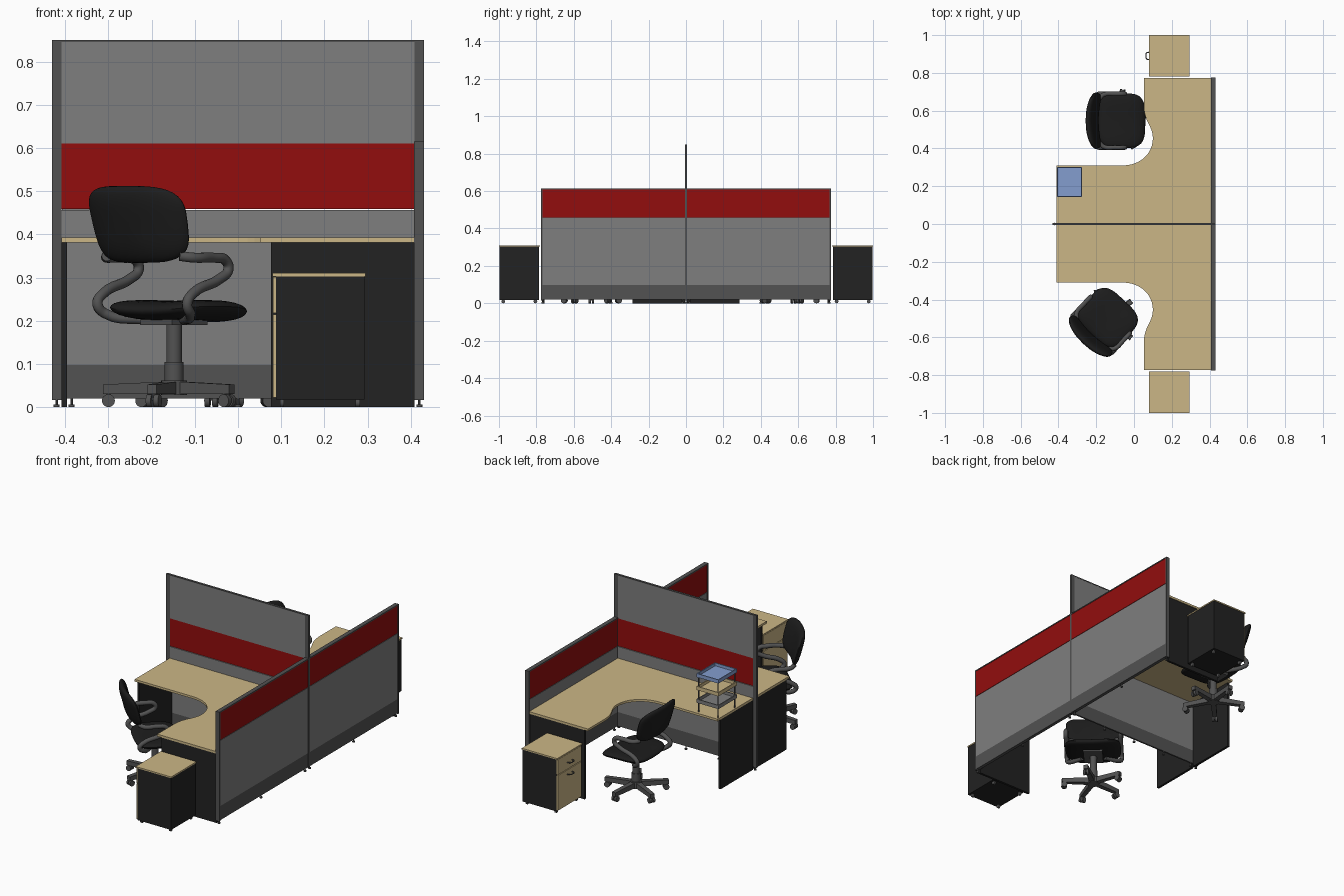
import bpy, bmesh, math
from mathutils import Matrix, Vector

if "Cube" in bpy.data.objects:
    bpy.data.objects.remove(bpy.data.objects["Cube"])


def material(name, r, g, b):
    m = bpy.data.materials.new(name)
    m.diffuse_color = (r, g, b, 1)
    m.use_nodes = True
    m.node_tree.nodes["Principled BSDF"].inputs["Base Color"].default_value = m.diffuse_color
    return m


GREY = material("panel grey", 0.21, 0.21, 0.21)
DARK = material("frame dark grey", 0.085, 0.085, 0.085)
RED = material("red fabric", 0.29, 0.004, 0.004)
TAN = material("tan wood", 0.60, 0.47, 0.24)
BLACK = material("black board", 0.016, 0.016, 0.016)
CUSHION = material("black cushion", 0.012, 0.012, 0.012)
BLUE = material("blue tray", 0.23, 0.34, 0.62)
IDENT = Matrix.Identity(4)


def finish(name, bm, mat, M=IDENT, smooth=False):
    bmesh.ops.recalc_face_normals(bm, faces=bm.faces[:])
    me = bpy.data.meshes.new(name)
    bm.to_mesh(me)
    bm.free()
    me.transform(M)
    me.materials.append(mat)
    ob = bpy.data.objects.new(name, me)
    bpy.context.collection.objects.link(ob)
    if smooth:
        select(ob)
        bpy.ops.object.shade_smooth_by_angle(angle=math.radians(40))
    return ob


def select(ob):
    bpy.ops.object.select_all(action='DESELECT')
    ob.select_set(True)
    bpy.context.view_layer.objects.active = ob


def box(name, x, y, z, mat, M=IDENT):
    bm = bmesh.new()
    bmesh.ops.create_cube(bm, size=1)
    for v in bm.verts:
        v.co = Vector([(r[0] + r[1]) / 2 + c * (r[1] - r[0]) for r, c in zip((x, y, z), v.co)])
    return finish(name, bm, mat, M)


def cylinder(name, loc, r, h, mat, M=IDENT, rot=IDENT, r2=None, n=20):
    bm = bmesh.new()
    bmesh.ops.create_cone(bm, cap_ends=True, segments=n, radius1=r,
                          radius2=r if r2 is None else r2, depth=h)
    return finish(name, bm, mat, M @ Matrix.Translation(loc) @ rot, True)


def prism(name, outline, z0, z1, mat):
    bm = bmesh.new()
    f = bm.faces.new([bm.verts.new((x, y, z0)) for x, y in outline])
    top = bmesh.ops.extrude_face_region(bm, geom=[f])
    for v in top["geom"]:
        if isinstance(v, bmesh.types.BMVert):
            v.co.z = z1
    return finish(name, bm, mat)


def tube(name, pts, r, mat, M=IDENT):
    cu = bpy.data.curves.new(name, 'CURVE')
    cu.dimensions = '3D'
    cu.bevel_depth, cu.bevel_resolution, cu.use_fill_caps = r, 3, True
    cu.resolution_u = 5
    sp = cu.splines.new('BEZIER')
    sp.bezier_points.add(len(pts) - 1)
    for bp, p in zip(sp.bezier_points, pts):
        bp.co = M @ Vector(p)
        bp.handle_left_type = bp.handle_right_type = 'AUTO'
    cu.materials.append(mat)
    ob = bpy.data.objects.new(name, cu)
    bpy.context.collection.objects.link(ob)
    select(ob)
    bpy.ops.object.convert(target='MESH')
    bpy.ops.object.shade_smooth_by_angle(angle=math.radians(50))


def cushion(name, a, b, c, warp, M):
    # Rounded slab: a sphere squared off in plan, then bent by warp
    bm = bmesh.new()
    bmesh.ops.create_uvsphere(bm, u_segments=40, v_segments=14, radius=1)
    sq = lambda t: math.copysign(abs(t) ** 0.55, t)
    for v in bm.verts:
        rho = min(1, math.hypot(v.co.x, v.co.y))
        ang = math.atan2(v.co.y, v.co.x)
        k = rho ** 0.55
        v.co = warp(a * k * sq(math.cos(ang)), b * k * sq(math.sin(ang)), c * v.co.z)
    return finish(name, bm, CUSHION, M, True)


def bezier(p0, p1, p2, p3, n=12):
    out = []
    for i in range(1, n + 1):
        t = i / n
        w = ((1 - t) ** 3, 3 * t * (1 - t) ** 2, 3 * t * t * (1 - t), t ** 3)
        out.append(tuple(sum(k * p[j] for k, p in zip(w, (p0, p1, p2, p3))) for j in (0, 1)))
    return out


# Tall divider between the two desks
bands = [("base", 0.02, 0.097, DARK), ("lower", 0.097, 0.456, GREY),
         ("red", 0.459, 0.61, RED), ("upper", 0.61, 0.846, GREY)]
for n, z0, z1, m in bands:
    box(f"divider_{n}", (-0.409, 0.409), (-0.0045, 0.0045), (z0, z1), m)
for x in (-0.431, 0.409):
    box("divider_post", (x, x + 0.022), (-0.006, 0.006), (0.016, 0.85), DARK)
box("divider_cap", (-0.431, 0.431), (-0.006, 0.006), (0.845, 0.85), DARK)

# Long low panel, one half per desk
for s in (1, -1):
    span = sorted((s * 0.005, s * 0.77))
    for n, z0, z1, m in bands[:3]:
        box(f"back_panel_{n}", (0.411, 0.429), span, (z0, z1), m)
    box("back_panel_seam", (0.413, 0.427), span, (0.455, 0.46), DARK)
    box("back_panel_end_post", (0.408, 0.431), sorted((s * 0.768, s * 0.776)), (0.016, 0.615), DARK)
box("back_panel_cap", (0.408, 0.431), (-0.776, 0.776), (0.609, 0.615), DARK)

# Levelling feet
feet = [(x, 0) for x in (-0.42, -0.385, -0.2, 0.0, 0.2)]
feet += [(0.42, y) for y in (-0.765, -0.4, -0.02, 0.02, 0.4, 0.765)]
for x, y in feet:
    cylinder("foot_stem", (x, y, 0.012), 0.003, 0.022, DARK, n=8)
    cylinder("foot_pad", (x, y, 0.003), 0.007, 0.006, DARK, n=12)

# Desks and drawer pedestals, mirrored across the divider
for s in (1, -1):
    edge = [(0.409, 0.006), (-0.409, 0.006), (-0.409, 0.31), (-0.06, 0.31)]
    edge += bezier((-0.06, 0.31), (0.03, 0.31), (0.10, 0.37), (0.10, 0.455))
    edge += bezier((0.10, 0.455), (0.10, 0.52), (0.052, 0.54), (0.052, 0.63), 8)
    edge += [(0.052, 0.773), (0.409, 0.773)]
    prism("desk_top", [(x, s * y) for x, y in edge], 0.381, 0.393, TAN)
    box("desk_wing_leg", (-0.409, -0.396), sorted((s * 0.006, s * 0.285)), (0, 0.381), BLACK)
    box("desk_end_leg", (0.076, 0.409), sorted((s * 0.756, s * 0.769)), (0, 0.381), BLACK)

    py = sorted((s * 0.785, s * 0.997))
    box("pedestal_body", (0.088, 0.293), py, (0.018, 0.303), BLACK)
    box("pedestal_top", (0.08, 0.295), sorted((s * 0.78, s)), (0.303, 0.31), TAN)
    for z0, z1, hz in ((0.022, 0.214, 0.19), (0.218, 0.301, 0.255)):
        box("drawer_front", (0.081, 0.088), (py[0] + 0.003, py[1] - 0.003), (z0, z1), TAN)
        if s > 0:
            tube("drawer_handle", [(0.082, 0.87, hz), (0.066, 0.875, hz), (0.063, 0.89, hz),
                                   (0.066, 0.905, hz), (0.082, 0.91, hz)], 0.003, DARK)
    for x in (0.102, 0.277):
        for y in (py[0] + 0.02, py[1] - 0.02):
            cylinder("pedestal_wheel", (x, y, 0.01), 0.01, 0.01, DARK,
                     rot=Matrix.Rotation(math.pi / 2, 4, 'Y'), n=12)

# Stack of letter trays
tx, ty = (-0.408, -0.275), (0.142, 0.302)
for z, m in ((0.445, GREY), (0.515, TAN), (0.585, BLUE)):
    box("tray_floor", tx, ty, (z, z + 0.004), m)
    for x in (tx[0], tx[1] - 0.005):
        box("tray_side", (x, x + 0.005), ty, (z, z + 0.02), m)
    for y in (ty[0], ty[1] - 0.005):
        box("tray_end", tx, (y, y + 0.005), (z, z + 0.02), m)
for x in (tx[0] + 0.008, tx[1] - 0.008):
    for y in (ty[0] + 0.008, ty[1] - 0.008):
        cylinder("tray_post", (x, y, 0.488), 0.003, 0.196, DARK, n=8)


def chair(cx, cy, turn, phase):
    M = Matrix.Translation((cx, cy, 0)) @ Matrix.Rotation(turn, 4, 'Z')
    # Five-star base with casters
    for i in range(5):
        A = M @ Matrix.Rotation(phase + i * math.tau / 5, 4, 'Z')
        leg = box("base_leg", (0, 0.165), (-0.014, 0.014), (0.03, 0.06), DARK, A)
        inv = A.inverted()
        for v in leg.data.vertices:
            p = inv @ v.co
            if p.x > 0.1:
                p.y *= 0.8
                p.z = 0.03 + (p.z - 0.03) * 0.75
            v.co = A @ p
        cylinder("caster_stem", (0.152, 0, 0.025), 0.005, 0.02, DARK, A, n=8)
        for y in (-0.009, 0.009):
            cylinder("caster_wheel", (0.152, y, 0.015), 0.015, 0.012, DARK, A,
                     Matrix.Rotation(math.pi / 2, 4, 'X'), n=16)
    cylinder("base_hub", (0, 0, 0.045), 0.03, 0.034, DARK, M)
    cylinder("column_sleeve", (0, 0, 0.08), 0.022, 0.05, DARK, M)
    cylinder("column", (0, 0, 0.15), 0.018, 0.1, DARK, M)
    box("seat_mount", (-0.06, 0.06), (-0.05, 0.05), (0.19, 0.205), DARK, M)
    # Seat with drooping front, backrest curved and leaning back
    cushion("seat", 0.125, 0.145, 0.023, lambda a, b, c: Vector(
        (a + 0.015, b, 0.223 + c - 0.9 * max(a, 0) ** 2 + 0.5 * b * b)), M)
    cushion("backrest", 0.089, 0.148, 0.021, lambda a, b, c: Vector(
        (-0.142 - 0.26 * a + c + 1.3 * b * b, b * (1 + 0.6 * a), 0.423 + a)), M)
    # Bent tube arms holding the backrest
    for s in (1, -1):
        path = [(-0.105, 0.115, 0.35), (-0.08, 0.138, 0.346), (-0.02, 0.142, 0.346),
                (0.025, 0.142, 0.338), (0.032, 0.142, 0.318), (0.005, 0.142, 0.298),
                (-0.09, 0.142, 0.262), (-0.108, 0.142, 0.24), (-0.09, 0.135, 0.217),
                (-0.03, 0.06, 0.202)]
        tube("chair_arm", [(x, s * y, z) for x, y, z in path], 0.012, DARK, M)


chair(-0.08, 0.547, 0, math.radians(11))
chair(-0.148, -0.506, math.radians(47), math.radians(-11))
